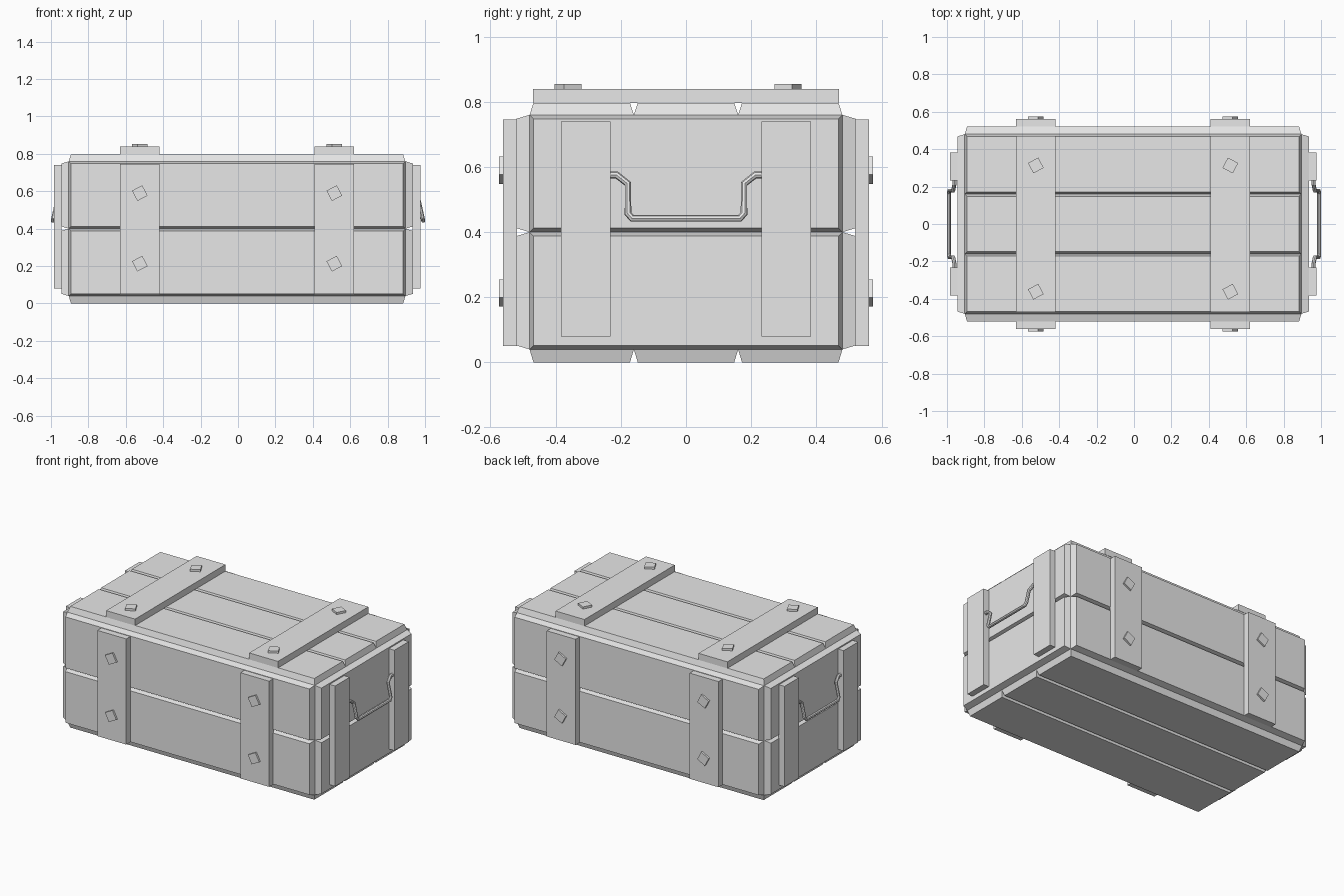
import bpy, bmesh, math
from mathutils import Matrix, Vector

if "Cube" in bpy.data.objects:
    bpy.data.objects.remove(bpy.data.objects["Cube"], do_unlink=True)

gray = bpy.data.materials.new("plain_gray")
gray.use_nodes = True
COLOR = (0.8, 0.8, 0.8, 1)
gray.diffuse_color = COLOR
gray.node_tree.nodes["Principled BSDF"].inputs["Base Color"].default_value = COLOR

CX = -0.005                      # crate centre between the two handles
HX, HY = 0.9, 0.48               # half size of the inner box
Z0, Z1 = 0.04, 0.76
T = 0.037                        # plank thickness
BEVEL = 0.012


def block(name, lo, hi, axis=None, sign=1, bevel=0.0, spin=0.0):
    """Box from lo to hi; the face along sign*axis can be tapered, the box spun about axis."""
    lo, hi = Vector(lo), Vector(hi)
    bm = bmesh.new()
    bmesh.ops.create_cube(bm, size=1)
    size = hi - lo
    for v in bm.verts:
        outer = axis is not None and v.co[axis] * sign > 0
        for i in range(3):
            s = size[i]
            if outer and i != axis:
                s -= 2 * bevel
            v.co[i] *= s
    if spin:
        bm.transform(Matrix.Rotation(spin, 4, "XYZ"[axis]))
    bm.transform(Matrix.Translation((lo + hi) / 2))
    mesh = bpy.data.meshes.new(name)
    bm.to_mesh(mesh)
    bm.free()
    mesh.materials.append(gray)
    obj = bpy.data.objects.new(name, mesh)
    bpy.context.collection.objects.link(obj)
    return obj


# Inner box
block("inner_box", (CX - HX, -HY, Z0), (CX + HX, HY, Z1))

# Lid and floor planks
for side, sign, a, b in (("lid", 1, Z1, Z1 + T), ("floor", -1, 0, Z0)):
    for i in range(3):
        y = -HY + i * 2 * HY / 3
        block(f"{side}_plank_{i + 1}", (CX - HX, y, a), (CX + HX, y + 2 * HY / 3, b),
              2, sign, BEVEL)

# Wall planks: lower and upper row on all four sides
ZM = (Z0 + Z1) / 2
for row, a, b in (("lower", Z0, ZM), ("upper", ZM, Z1)):
    for side, s in (("front", -1), ("back", 1)):
        y = sorted((s * HY, s * (HY + T + 0.003)))
        block(f"{side}_{row}_plank", (CX - HX, y[0], a), (CX + HX, y[1], b), 1, s, BEVEL)
    for side, s in (("right", -1), ("left", 1)):
        x = sorted((s * HX, s * (HX + T + 0.003)))
        block(f"{side}_{row}_plank", (CX + x[0], -HY, a), (CX + x[1], HY, b), 0, s, BEVEL)

# Battens with square bolt heads on the lid, front and back
BOLT, BH = 0.031, 0.014
TILT = math.radians(28)
for end, e in (("right", -1), ("left", 1)):
    x = CX + e * 0.52
    block(f"lid_{end}_batten", (x - 0.105, -0.47, Z1 + T), (x + 0.105, 0.47, 0.84))
    for pos, y in (("front", -0.362), ("back", 0.313)):
        spin = -TILT if e > 0 and y > 0 else TILT
        block(f"lid_{end}_{pos}_bolt", (x - BOLT, y - BOLT, 0.838),
              (x + BOLT, y + BOLT, 0.84 + BH), 2, 1, 0, spin)
    for side, s in (("front", -1), ("back", 1)):
        y = sorted((s * 0.518, s * 0.562))
        block(f"{side}_{end}_batten", (x - 0.105, y[0], 0.05), (x + 0.105, y[1], 0.745))
        y = sorted((s * 0.56, s * (0.56 + BH)))
        for pos, z in (("lower", 0.213), ("upper", 0.59)):
            block(f"{side}_{end}_{pos}_bolt", (x - BOLT, y[0], z - BOLT),
                  (x + BOLT, y[1], z + BOLT), 1, s, 0, -TILT)

# Upright battens on the ends
for end, e in (("right", -1), ("left", 1)):
    x = sorted((e * 0.938, e * 0.98))
    for pos, s in (("front", -1), ("back", 1)):
        y = sorted((s * 0.232, s * 0.383))
        block(f"{end}_{pos}_end_batten", (CX + x[0], y[0], 0.08), (CX + x[1], y[1], 0.74))

# Bent rod handles, tilting outward towards the grip
HALF = [(0.96, 0.24, 0.575), (0.96, 0.212, 0.575), (0.967, 0.178, 0.548),
        (0.987, 0.178, 0.457), (0.99, 0.165, 0.442)]
PATH = HALF + [(x, -y, z) for x, y, z in reversed(HALF)]
for end, e in (("right", -1), ("left", 1)):
    name = f"{end}_handle"
    curve = bpy.data.curves.new(name, "CURVE")
    curve.dimensions = "3D"
    curve.bevel_depth = 0.011
    curve.bevel_resolution = 2
    curve.use_fill_caps = True
    spline = curve.splines.new("POLY")
    spline.use_smooth = False
    spline.points.add(len(PATH) - 1)
    for p, (x, y, z) in zip(spline.points, PATH):
        p.co = (e * x, y, z, 1)
    curve.materials.append(gray)
    obj = bpy.data.objects.new(name, curve)
    bpy.context.collection.objects.link(obj)
    bpy.ops.object.select_all(action="DESELECT")
    obj.select_set(True)
    bpy.context.view_layer.objects.active = obj
    bpy.ops.object.convert(target="MESH")
